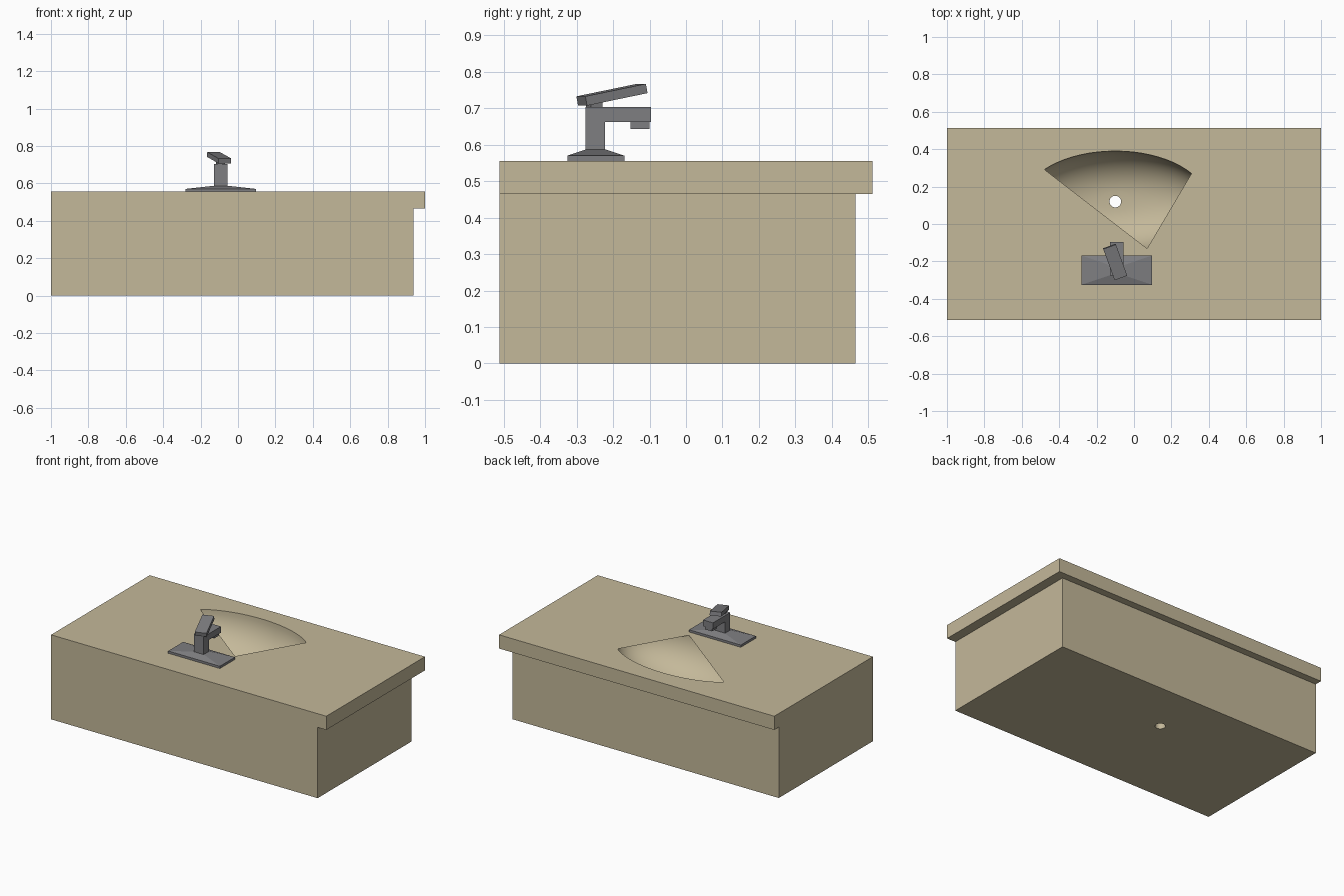
import bpy, bmesh, math
from mathutils import Matrix, Euler

if "Cube" in bpy.data.objects:
    bpy.data.objects.remove(bpy.data.objects["Cube"])

SEG = 64
CX, CY, A, B = -0.10, 0.12, 0.49, 0.27      # sink centre and radii
TOP, SLAB, DEPTH, DRAIN = 0.555, 0.465, 0.24, 0.031


def material(name, rgb):
    m = bpy.data.materials.new(name)
    m.diffuse_color = (*rgb, 1)
    m.use_nodes = True
    m.node_tree.nodes["Principled BSDF"].inputs["Base Color"].default_value = m.diffuse_color
    return m


STONE = material("stone", (0.55, 0.48, 0.32))
METAL = material("metal", (0.21, 0.21, 0.22))


def finish(name, bm, mat, smooth=False):
    me = bpy.data.meshes.new(name)
    bm.to_mesh(me)
    bm.free()
    me.materials.append(mat)
    ob = bpy.data.objects.new(name, me)
    bpy.context.collection.objects.link(ob)
    if smooth:
        bpy.context.view_layer.objects.active = ob
        ob.select_set(True)
        bpy.ops.object.shade_smooth_by_angle(angle=math.radians(50))
        ob.select_set(False)
    return ob


def box(name, x, y, z, rot=(0, 0, 0), mat=METAL):
    bm = bmesh.new()
    lo, hi = zip(x, y, z)
    size = [h - l for l, h in zip(lo, hi)]
    mid = [(h + l) / 2 for l, h in zip(lo, hi)]
    bmesh.ops.create_cube(bm, size=1, matrix=Matrix.LocRotScale(mid, Euler(rot), size))
    return finish(name, bm, mat)


def ellipse(i, rx, ry, z):
    a = 2 * math.pi * i / SEG
    return (CX + rx * math.cos(a), CY + ry * math.sin(a), z)


def rect(bm, xr, yb, z):
    return [bm.verts.new((x, y, z)) for x, y in
            ((-1, -0.512), (xr, -0.512), (xr, yb), (-1, yb))]


def bridge(bm, lo, hi, sides=None):
    n = len(lo)
    for i in sides or range(n):
        j = (i + 1) % n
        bm.faces.new((lo[i], lo[j], hi[j], hi[i]))


def fill(bm, *loops, up=1):
    edges = []
    for loop in loops:
        for i, v in enumerate(loop):
            w = loop[(i + 1) % len(loop)]
            edges.append(bm.edges.get((v, w)) or bm.edges.new((v, w)))
    made = bmesh.ops.triangle_fill(bm, use_beauty=True, edges=edges, normal=(0, 0, up))
    for f in made["geom"]:
        if isinstance(f, bmesh.types.BMFace):
            f.normal_update()
            if f.normal.z * up < 0:
                f.normal_flip()


# Vanity body: cabinet with a top overhanging on the right and back
bm = bmesh.new()
floor = rect(bm, 0.937, 0.465, 0)
under = rect(bm, 0.937, 0.465, SLAB)
lip = rect(bm, 1, 0.512, SLAB)
top = rect(bm, 1, 0.512, TOP)
bridge(bm, floor, under)
bridge(bm, under, lip, (1, 2))
bridge(bm, lip, top)
# Fan-shaped opening in the top, drain hole in the floor
opening = [bm.verts.new(ellipse(i, A, B, TOP)) for i in range(6, 26)]
opening.append(bm.verts.new((0.07, -0.131, TOP)))
fill(bm, top, opening)
hole = [bm.verts.new(ellipse(i, DRAIN, DRAIN, 0)) for i in range(SEG)]
fill(bm, floor, hole, up=-1)
finish("vanity_body", bm, STONE)

# Bowl: half ellipsoid running into a drain pipe down to the floor
bm = bmesh.new()
rings = []
for k in range(17):
    t = 1 - k / 16
    a = math.pi / 2 * k / 16
    blend = k / 16
    rx = (A - DRAIN) * math.cos(a) + DRAIN
    ry = (B - DRAIN) * math.cos(a) + DRAIN
    rings.append((rx, ry, TOP - DEPTH * math.sin(a)))
rings.append((DRAIN, DRAIN, 0))
loops = [[bm.verts.new(ellipse(i, *r)) for i in range(SEG)] for r in rings]
for upper, lower in zip(loops, loops[1:]):
    bridge(bm, upper, lower)
finish("sink_bowl", bm, STONE, smooth=True)

# Faucet base plate with a sloped cap
bm = bmesh.new()
base = []
for hx, hy, z in ((0.188, 0.078, TOP), (0.188, 0.078, 0.57), (0.037, 0.027, 0.587)):
    base.append([bm.verts.new((-0.092 + sx * hx, -0.247 + sy * hy, z))
                 for sx, sy in ((-1, -1), (1, -1), (1, 1), (-1, 1))])
bridge(bm, base[0], base[1])
bridge(bm, base[1], base[2])
bm.faces.new(base[2])
bm.faces.new(base[0][::-1])
finish("faucet_base", bm, METAL)

# Faucet column, spout, outlet, and tilted lever
box("faucet_column", (-0.129, -0.057), (-0.275, -0.222), (0.58, 0.703))
box("faucet_spout", (-0.129, -0.057), (-0.222, -0.096), (0.662, 0.703))
box("faucet_outlet", (-0.119, -0.067), (-0.152, -0.10), (0.643, 0.662))
turn = math.radians(20)
box("lever_neck", (-0.113, -0.073), (-0.269, -0.235), (0.70, 0.725), (0, 0, turn))
box("faucet_lever", (-0.137, -0.065), (-0.293, -0.113), (0.724, 0.75),
    (math.radians(11), 0, turn))
